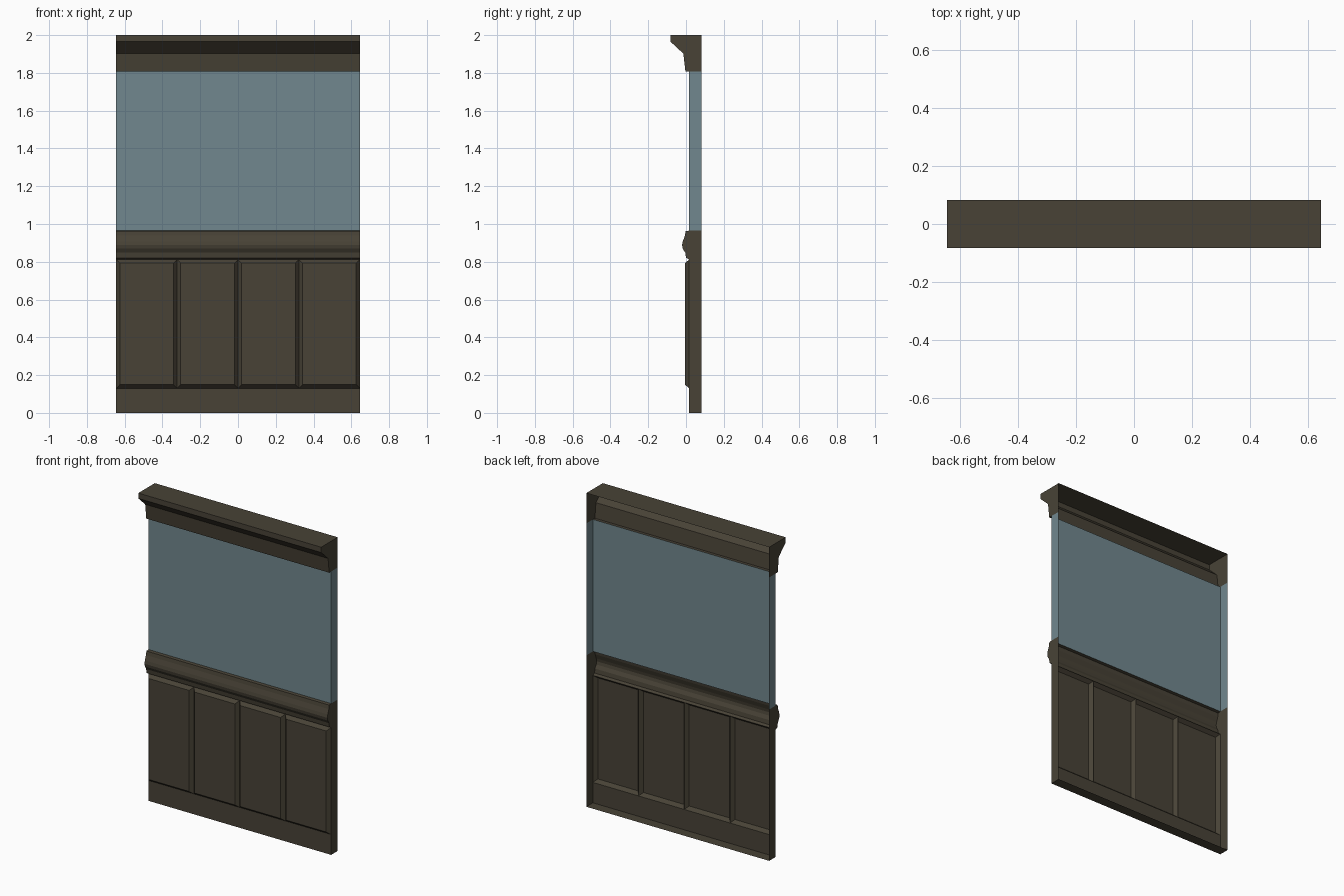
import bpy

if "Cube" in bpy.data.objects:
    bpy.data.objects.remove(bpy.data.objects["Cube"])

W = 0.645      # half width
BACK = 0.083   # open back edge of the shell
FACE = 0.017   # plain wall surface


def material(name, rgb):
    m = bpy.data.materials.new(name)
    m.diffuse_color = (*rgb, 1.0)
    m.use_nodes = True
    m.node_tree.nodes["Principled BSDF"].inputs["Base Color"].default_value = m.diffuse_color
    return m


wood = material("dark brown wood", (0.065, 0.055, 0.037))
blue = material("grey blue wall", (0.165, 0.245, 0.272))


def add_object(name, verts, faces, mat):
    me = bpy.data.meshes.new(name)
    me.from_pydata(verts, [], faces)
    me.materials.append(mat)
    me.update()
    ob = bpy.data.objects.new(name, me)
    bpy.context.collection.objects.link(ob)
    return ob


def moulding(name, profile, mat, front=True):
    """Extrude a (y, z) profile, listed bottom to top, along x with closed ends and open back."""
    ring = list(profile)
    if ring[-1][0] < BACK:
        ring.append((BACK, ring[-1][1]))
    if ring[0][0] < BACK:
        ring.append((BACK, ring[0][1]))
    n = len(ring)
    verts = [(-W, y, z) for y, z in ring] + [(W, y, z) for y, z in ring]
    faces = [tuple(range(n)), tuple(range(2 * n - 1, n - 1, -1))]
    if front:
        faces += [(i, i + n, i + n + 1, i + 1) for i in range(len(profile) - 1)]
    return add_object(name, verts, faces, mat)


# Baseboard with underside
moulding("baseboard", [(BACK, 0), (FACE, 0), (FACE, 0.13)], wood)

# End caps beside the panelled zone
moulding("panel_zone_ends", [(FACE, 0.13), (FACE, 0.812)], wood, front=False)

# Four raised panels with bevelled borders
step = 2 * W / 4
bevel = 0.019
for k in range(4):
    x0, x1 = -W + k * step, -W + (k + 1) * step
    z0, z1 = 0.13, 0.812
    b = bevel
    verts = [(x0, FACE, z0), (x1, FACE, z0), (x1, FACE, z1), (x0, FACE, z1)]
    verts += [(x0 + b, -0.005, z0 + b), (x1 - b, -0.005, z0 + b),
              (x1 - b, -0.005, z1 - b), (x0 + b, -0.005, z1 - b)]
    faces = [(4, 5, 6, 7)] + [(i, (i + 1) % 4, (i + 1) % 4 + 4, i + 4) for i in range(4)]
    add_object(f"raised_panel_{k + 1}", verts, faces, wood)

# Chair rail
moulding("chair_rail", [
    (FACE, 0.812), (0.0, 0.821), (-0.004, 0.848), (-0.017, 0.869), (-0.021, 0.888),
    (-0.017, 0.908), (-0.006, 0.938), (-0.002, 0.962), (FACE, 0.965)], wood)

# Plain upper wall
moulding("upper_wall", [(FACE, 0.965), (FACE, 1.807)], blue)

# Cornice with flat top
moulding("cornice", [
    (FACE, 1.807), (-0.003, 1.807), (-0.014, 1.902), (-0.083, 1.966),
    (-0.083, 2.0), (BACK, 2.0)], wood)
